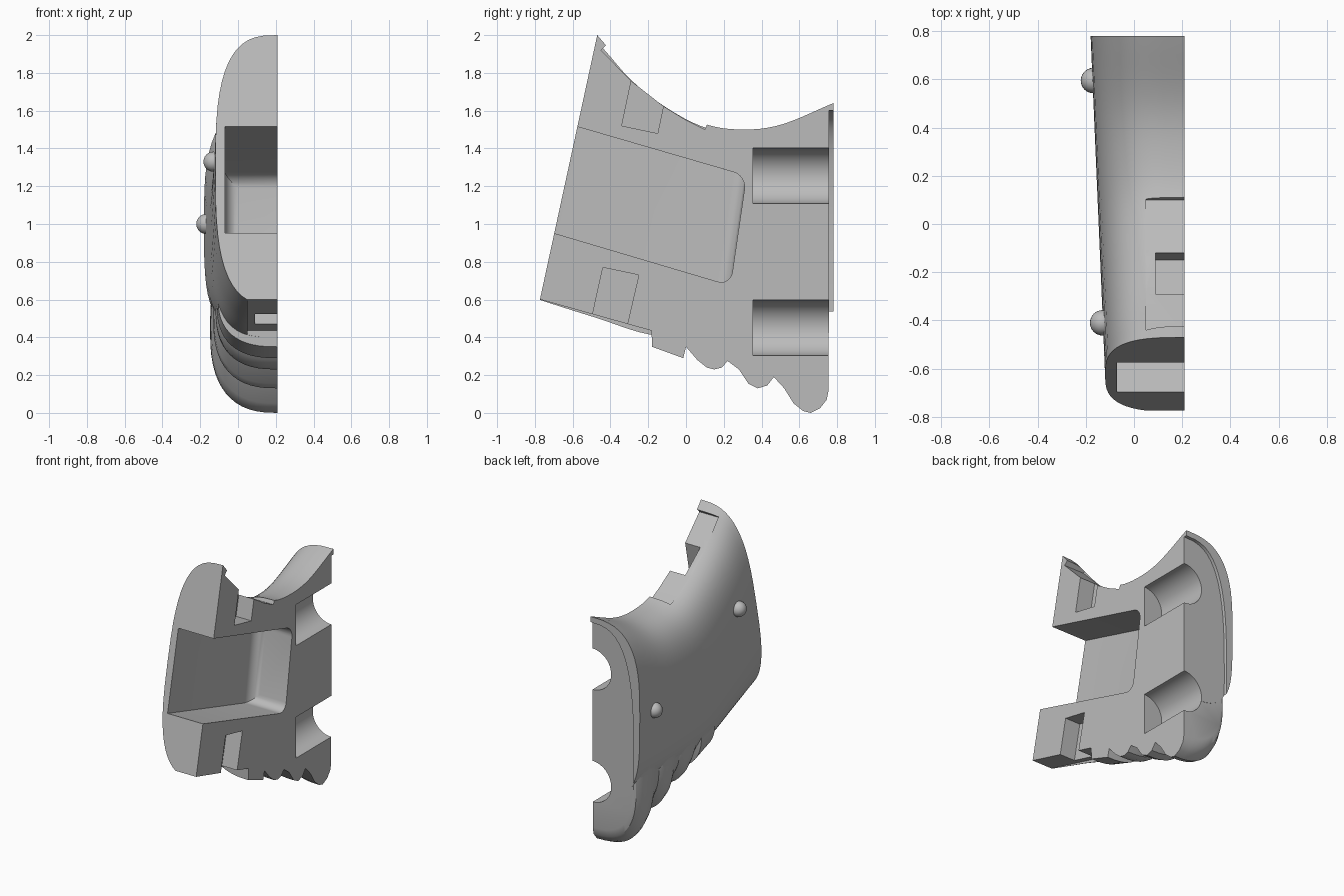
import bpy, bmesh, math
from mathutils import Vector

cube = bpy.data.objects.get("Cube")
if cube:
    bpy.data.objects.remove(cube)

grey = bpy.data.materials.new("plain grey")
grey.use_nodes = True
grey.diffuse_color = (0.5, 0.5, 0.5, 1)
grey.node_tree.nodes["Principled BSDF"].inputs["Base Color"].default_value = (0.5, 0.5, 0.5, 1)

CUT = 0.21  # the flat parting plane


def make(name, bm):
    bmesh.ops.recalc_face_normals(bm, faces=bm.faces)
    me = bpy.data.meshes.new(name)
    bm.to_mesh(me)
    bm.free()
    me.materials.append(grey)
    ob = bpy.data.objects.new(name, me)
    bpy.context.collection.objects.link(ob)
    return ob


def loft(name, rings):
    bm = bmesh.new()
    rows = [[bm.verts.new(p) for p in r] for r in rings]
    n = len(rows[0])
    for a, b in zip(rows, rows[1:]):
        for i in range(n):
            j = (i + 1) % n
            bm.faces.new((a[i], a[j], b[j], b[i]))
    bm.faces.new(rows[0])
    bm.faces.new(rows[-1])
    return make(name, bm)


def section(bottom, top, depth, n_low=3, n_up=3, steps=28):
    """Half superellipse bulging towards -x, between two (y, z) points."""
    b, t = Vector(bottom), Vector(top)
    ring = [(0.4, *b)]
    for i in range(steps + 1):
        a = math.pi * (i / steps - 0.5)
        e = 2 / (n_low if a < 0 else n_up)
        v = math.copysign(abs(math.sin(a)) ** e, a)
        w = abs(math.cos(a)) ** e if 0 < i < steps else 0
        p = b.lerp(t, (v + 1) / 2)
        ring.append((CUT - depth * w, *p))
    ring.append((0.4, *t))
    return ring


def prism(name, pts, x0, x1=0.6):
    return loft(name, [[(x, y, z) for y, z in pts] for x in (x0, x1)])


def box(name, lo, hi):
    y0, z0, y1, z1 = lo[1], lo[2], hi[1], hi[2]
    return prism(name, [(y0, z0), (y1, z0), (y1, z1), (y0, z1)], lo[0], hi[0])


def combine(ob, other, op="DIFFERENCE"):
    m = ob.modifiers.new(op, "BOOLEAN")
    m.object, m.operation, m.solver = other, op, "EXACT"
    bpy.context.view_layer.objects.active = ob
    bpy.ops.object.modifier_apply(modifier=m.name)
    bpy.data.objects.remove(other)


def curve(keys, y):
    """Catmull-Rom height through (y, z) keys."""
    k = max(i for i in range(len(keys) - 1) if i == 0 or keys[i][0] <= y)
    p = [keys[min(max(k + d, 0), len(keys) - 1)] for d in (-1, 0, 1, 2)]
    u = (y - p[1][0]) / (p[2][0] - p[1][0])
    h = p[2][0] - p[1][0]
    m1 = (p[2][1] - p[0][1]) / (p[2][0] - p[0][0]) * h
    m2 = (p[3][1] - p[1][1]) / (p[3][0] - p[1][0]) * h
    return ((2*u**3 - 3*u*u + 1) * p[1][1] + (u**3 - 2*u*u + u) * m1
            + (3*u*u - 2*u**3) * p[2][1] + (u**3 - u*u) * m2)


# Main shell: slanted front slice to upright back slice
ridge = [(-0.47, 2.0), (-0.41, 1.93), (-0.29, 1.79), (-0.12, 1.65), (0.1, 1.53),
         (0.3, 1.5), (0.5, 1.525), (0.78, 1.64)]
belly = [(-0.78, 0.57), (-0.48, 0.485), (-0.18, 0.4), (0.2, 0.4), (0.78, 0.42)]
rings = []
for i in range(33):
    t = i / 32
    yt, yb = -0.47 + 1.25 * t, -0.78 + 1.56 * t
    rings.append(section((yb, curve(belly, yb)), (yt, curve(ridge, yt)),
                         0.33 + 0.06 * t, 3 + t))
body = loft("grip_body", rings)

# Back panel sunk inside a raised outer rim
combine(body, loft("rim_cutter", [section((y, -0.2), (y, 1.6), 0.34) for y in (0.757, 1)]))

# Finger rolls under the shell
waves = [(-0.18, 0.35), (-0.015, 0.29), (0, 0.35), (0.06, 0.28), (0.11, 0.24), (0.15, 0.23),
         (0.19, 0.24), (0.22, 0.275), (0.28, 0.23), (0.33, 0.155), (0.38, 0.13), (0.43, 0.145),
         (0.465, 0.19), (0.52, 0.13), (0.57, 0.05), (0.62, 0.01), (0.66, 0.0), (0.71, 0.025),
         (0.745, 0.07), (0.755, 0.12)]
rolls = []
for y, z in waves:
    crest = 0.28 - 0.42 * y
    depth = 0.325 + 0.05 * y - 0.25 * max(z - crest, 0)
    rolls.append(section((y, z), (y, 0.88), depth, 2.6))
combine(body, loft("finger_rolls", rolls), "UNION")

# Flat parting face
combine(body, box("half_cutter", (CUT, -2, -1), (2, 2, 3)))

# Shallow ledges along the top and bottom edges
combine(body, prism("top_ledge", [(-0.45, 1.92), (-0.29, 1.757), (-0.12, 1.624), (0.0, 1.55),
                                  (0.1, 1.5), (0.125, 1.56), (0.0, 1.85), (-0.4, 1.97)], 0.05))
combine(body, prism("bottom_ledge", [(-0.9, 0.636), (-0.182, 0.435), (-0.182, 0.2), (-0.9, 0.2)], 0.05))

# Small notches opening through the ledges
combine(body, prism("top_notch", [(-0.34, 1.52), (-0.15, 1.48), (-0.07, 1.86), (-0.25, 1.95)], 0.09))
combine(body, prism("bottom_notch", [(-0.44, 0.77), (-0.25, 0.73), (-0.345, 0.32), (-0.53, 0.36)], 0.09))

# Large cavity open to the front, rounded at its back
cavity = prism("cavity", [(-0.93, 1.02), (0.235, 0.675), (0.32, 1.255), (-0.93, 1.618)], -0.07)
bm = bmesh.new()
bm.from_mesh(cavity.data)
back = [e for e in bm.edges if all(v.co.y > 0 for v in e.verts)
        and any(v.co.x < 0 for v in e.verts)]
bmesh.ops.bevel(bm, geom=back, offset=0.07, segments=6, profile=0.5, affect="EDGES")
bm.to_mesh(cavity.data)
bm.free()
combine(body, cavity)

# Two half-round channels running out of the back
for z in (0.45, 1.255):
    ring = [(CUT + 0.147 * math.cos(a), z + 0.147 * math.sin(a))
            for a in (math.tau * i / 48 for i in range(48))]
    combine(body, loft("channel", [[(x, y, h) for x, h in ring] for y in (0.355, 1)]))

# Pyramid socket between the channels
bm = bmesh.new()
bmesh.ops.create_cone(bm, segments=4, radius1=0.312, radius2=0, depth=0.22, cap_ends=True)
for v in bm.verts:
    x, y, z = v.co
    r = math.sqrt(0.5)
    v.co = (CUT - z, 0.5 + (x - y) * r, 0.85 + (x + y) * r)
combine(body, make("socket", bm))

# Round studs on the outer side
studs = []
for x, y, z in ((-0.168, 0.595, 1.0), (-0.13, -0.41, 1.33)):
    bm = bmesh.new()
    bmesh.ops.create_uvsphere(bm, u_segments=24, v_segments=12, radius=0.053)
    bmesh.ops.translate(bm, vec=(x, y, z), verts=bm.verts)
    studs.append(make("side_stud", bm))

# Smooth shading with crisp edges
bpy.ops.object.select_all(action="DESELECT")
for ob in [body] + studs:
    ob.select_set(True)
bpy.context.view_layer.objects.active = body
bpy.ops.object.shade_smooth_by_angle(angle=math.radians(30))
